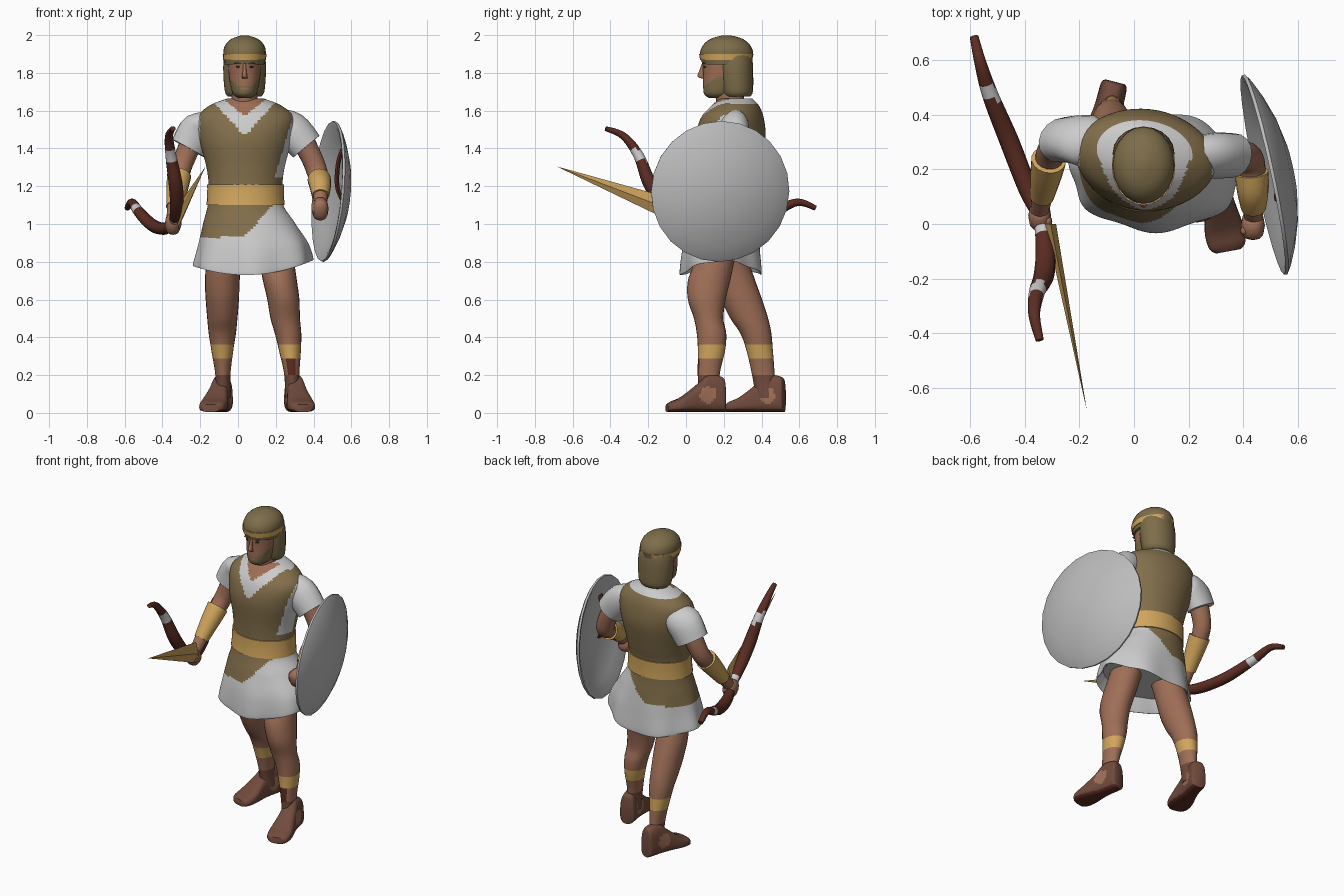
import bpy, bmesh, math
from mathutils import Vector, Matrix

COLORS = {
    "white_cloth": (0.60, 0.60, 0.60), "olive_cloth": (0.225, 0.158, 0.070),
    "gold": (0.64, 0.38, 0.11), "skin": (0.345, 0.158, 0.094),
    "shoe_leather": (0.165, 0.070, 0.046), "dark_wood": (0.105, 0.026, 0.016),
    "shield_grey": (0.50, 0.50, 0.50), "hair": (0.205, 0.153, 0.067),
    "dark_line": (0.06, 0.035, 0.025)}
NAMES = list(COLORS)
MATS = []
for n, c in COLORS.items():
    m = bpy.data.materials.new(n)
    m.diffuse_color = (*c, 1)
    MATS.append(m)


def finish(name, bm, rule, angle=50):
    """Turn a bmesh into an object, colouring by a name or by rule(centre, normal)."""
    bmesh.ops.recalc_face_normals(bm, faces=bm.faces[:])
    bm.normal_update()
    me = bpy.data.meshes.new(name)
    for m in MATS:
        me.materials.append(m)
    for f in bm.faces:
        col = rule if isinstance(rule, str) else rule(f.calc_center_median(), f.normal)
        f.material_index = NAMES.index(col)
    bm.to_mesh(me)
    bm.free()
    me.shade_smooth()
    me.set_sharp_from_angle(angle=math.radians(angle))
    ob = bpy.data.objects.new(name, me)
    bpy.context.collection.objects.link(ob)
    return ob


def spline(pts, sub):
    """Catmull-Rom through rows of numbers."""
    out = []
    for i in range(len(pts) - 1):
        p0, p1, p2 = pts[max(i - 1, 0)], pts[i], pts[i + 1]
        p3 = pts[min(i + 2, len(pts) - 1)]
        for k in range(sub):
            t = k / sub
            out.append([0.5 * (2 * b + (c - a) * t + (2 * a - 5 * b + 4 * c - d) * t * t
                               + (3 * b - a - 3 * c + d) * t ** 3)
                        for a, b, c, d in zip(p0, p1, p2, p3)])
    return out + [list(pts[-1])]


def tube(name, pts, rule, segs=16, sub=4, mode="flat", power=1.0, warp=None, angle=50):
    """Loft ellipses (x, y, z, rx, ry): level rings, upright rings or along the path."""
    rows = spline(pts, sub)
    bm = bmesh.new()
    rings = []
    for i, r in enumerate(rows):
        c = Vector(r[:3])
        side, up = Vector((1, 0, 0)), Vector((0, 1, 0))
        if mode != "flat":
            t = Vector(rows[min(i + 1, len(rows) - 1)][:3]) - Vector(rows[max(i - 1, 0)][:3])
            if mode == "upright":
                t.z = 0
            t.normalize()
            ref = Vector((0, 0, 1)) if mode == "upright" else Vector((0.9, 0.3, 0.1))
            side = t.cross(ref).normalized()
            up = side.cross(t)
        ring = []
        for k in range(segs):
            a = 2 * math.pi * k / segs
            u, v = (math.copysign(abs(w) ** power, w) for w in (math.cos(a), math.sin(a)))
            p = c + side * (u * max(r[3], 0.001)) + up * (v * max(r[4], 0.001))
            ring.append(bm.verts.new(warp(p, a) if warp else p))
        rings.append(ring)
    for a, b in zip(rings, rings[1:]):
        for k in range(segs):
            j = (k + 1) % segs
            bm.faces.new((a[k], a[j], b[j], b[k]))
    bm.faces.new(rings[0])
    bm.faces.new(rings[-1])
    return finish(name, bm, rule, angle)


def ball(name, loc, size, rule, rot=(0, 0, 0)):
    bm = bmesh.new()
    bmesh.ops.create_uvsphere(bm, u_segments=12, v_segments=8, radius=1)
    for v in bm.verts:
        v.co = Vector([math.copysign(abs(q) ** 0.8, q) * s for q, s in zip(v.co, size)])
    ob = finish(name, bm, rule)
    ob.location, ob.rotation_euler = loc, rot
    return ob


# Tunic: body and flared skirt, painted with collar, side and skirt patches
def tunic_warp(p, a):
    w = max(0.0, (1.0 - p.z) / 0.24)
    p = p.copy()
    p.x += 0.012 * w * math.sin(7 * a) * math.cos(a)
    p.y += 0.008 * w * math.sin(7 * a) * math.sin(a)
    p.z += w * (0.055 * ((p.x - 0.04) / 0.3) ** 2 - 0.03)
    th = -0.13 * min(1, max(0, (p.z - 1.2) / 0.3))
    o = Vector((0.04, 0.23, 0))
    return o + Matrix.Rotation(th, 3, 'Z') @ (p - o)


def tunic_rule(c, n):
    d = abs(c.x - 0.035)
    front = c.y < 0.23
    if c.z < 1.15:
        return "olive_cloth" if c.z > 0.93 + 1.1 * max(0, c.x - 0.03) else "white_cloth"
    if front and c.z > 1.57 + 0.8 * d:
        return "skin"
    if (front and c.z > 1.465 + 1.1 * d) or (not front and c.z > 1.635):
        return "white_cloth"
    if c.x < -0.2 or (front and c.x > 0.285 - 0.3 * max(0, 1.55 - c.z) and c.z > 1.25) or c.x > 0.3:
        return "white_cloth"
    return "olive_cloth"


tube("tunic", [
    (.08, .19, .84, .27, .18), (.08, .19, .76, .312, .215), (.08, .19, .88, .29, .205),
    (.06, .20, 1.0, .245, .18), (.04, .21, 1.1, .20, .16), (.04, .215, 1.2, .195, .155),
    (.04, .225, 1.3, .207, .167), (.04, .235, 1.45, .245, .185), (.04, .245, 1.56, .255, .165),
    (.035, .26, 1.625, .195, .125), (.035, .265, 1.665, .095, .085)],
    tunic_rule, segs=96, sub=10, warp=tunic_warp)
tube("belt", [(.04, .21, 1.1, .207, .167), (.04, .213, 1.155, .203, .163), (.04, .215, 1.21, .203, .163)],
     "gold", segs=32, sub=2)

# Sleeves, arms, bracers and fists: right (-x) then left (+x)
ARMS = {
    "right": dict(sleeve=[(-.12, .29, 1.535, .06, .08), (-.20, .31, 1.50, .08, .108),
                          (-.262, .308, 1.40, .08, .102)],
                  arm=[(-.24, .30, 1.45, .06, .06), (-.285, .285, 1.34, .056, .056), (-.308, .25, 1.265, .052, .052),
                       (-.33, .14, 1.14, .042, .042), (-.345, .05, 1.03, .034, .034)],
                  cuff=[(-.312, .235, 1.255, .064, .064), (-.322, .18, 1.19, .058, .058), (-.337, .10, 1.09, .044, .044)],
                  hand=((-.345, .03, 1.0), (.042, .05, .056), (0.5, 0, 0))),
    "left": dict(sleeve=[(.19, .24, 1.535, .06, .08), (.28, .25, 1.50, .08, .10),
                         (.362, .25, 1.41, .08, .092)],
                 arm=[(.34, .25, 1.45, .06, .06), (.395, .25, 1.34, .056, .056), (.425, .225, 1.255, .054, .054),
                      (.435, .11, 1.20, .044, .044), (.437, .03, 1.11, .035, .035)],
                 cuff=[(.43, .19, 1.235, .062, .062), (.435, .12, 1.205, .058, .058), (.437, .06, 1.15, .046, .046)],
                 hand=((.435, -.005, 1.08), (.044, .05, .06), (0.4, 0, 0)))}
for s, d in ARMS.items():
    tube(s + "_sleeve", d["sleeve"], "white_cloth", mode="path")
    tube(s + "_arm", d["arm"], "skin", mode="path")
    tube(s + "_bracer", d["cuff"], "gold", mode="path")
    loc, size, rot = d["hand"]
    ball(s + "_fist", loc, size, "skin", rot)
    ball(s + "_thumb", (loc[0] + 0.03 * (1 if s == "right" else -1), loc[1] - 0.02, loc[2] + 0.01),
         (.016, .018, .036), "skin")


# Legs with gold bands and dark laces
def leg_rule(c, n):
    if 0.285 < c.z < 0.36:
        return "gold"
    if 0.2 < c.z <= 0.285 and n.y < -0.85 and c.x > 0:
        return "dark_wood"
    return "skin" if c.z > 0.2 else "shoe_leather"


LEGS = {
    "left": [(.18, .18, .95, .09, .10), (.205, .15, .80, .092, .105), (.222, .122, .70, .09, .112),
             (.24, .11, .60, .085, .10), (.25, .12, .50, .078, .078), (.265, .135, .42, .07, .078),
             (.275, .135, .33, .058, .072), (.285, .12, .20, .04, .058), (.29, .125, .08, .042, .055)],
    "right": [(-.04, .21, .95, .09, .10), (-.073, .235, .80, .092, .10), (-.083, .262, .70, .092, .105),
              (-.083, .295, .60, .088, .108), (-.083, .335, .50, .08, .10), (-.083, .37, .42, .072, .082),
              (-.083, .39, .33, .058, .07), (-.08, .41, .20, .04, .06), (-.078, .425, .08, .042, .055)]}
for s, pts in LEGS.items():
    tube(s + "_leg", pts, leg_rule, sub=6, segs=24)

# Shoes: lofted from heel to toe, flat sole and pale ankle patch
SHOE = [(0, .036, .15), (.05, .05, .185), (.3, .054, .195), (.48, .06, .145),
        (.75, .072, .08), (.93, .066, .055), (1, .045, .04)]
for s, heel, toe in (("left", Vector((.288, .205, 0)), Vector((.345, -.10, 0))),
                     ("right", Vector((-.07, .52, 0)), Vector((-.145, .215, 0)))):
    rows = []
    for t, w, h in SHOE:
        p = heel.lerp(toe, t)
        rows.append((p.x, p.y, h / 2 + 0.005, w, h / 2))

    def shoe_rule(c, n, yc=heel.y - 0.09):
        if c.z < 0.02:
            return "dark_wood"
        if abs(n.x) > 0.4 and ((c.y - yc) / .042) ** 2 + ((c.z - .095) / .045) ** 2 < 1:
            return "skin"
        return "shoe_leather"

    def narrow(p, a, heel=heel, toe=toe):
        f = min(1, max(0, (heel.y - p.y) / (heel.y - toe.y)))
        cx = heel.x + (toe.x - heel.x) * f
        return Vector((cx + (p.x - cx) * (1.02 - 1.2 * max(0, p.z - 0.03)), p.y, p.z))
    tube(s + "_shoe", rows, shoe_rule, segs=44, sub=7, mode="upright", power=0.65, warp=narrow)

# Head: neck, bearded face, nose, eyes, hair and headband
X = 0.035
tube("neck", [(X, .25, 1.56, .08, .08), (X, .235, 1.64, .07, .075), (X, .225, 1.74, .068, .075)], "skin")


def face_rule(c, n):
    d = abs(c.x - X)
    if d < 0.022 and 1.712 < c.z < 1.722:
        return "skin"
    return "hair" if c.z < 1.735 + 1.2 * max(0, d - 0.045) else "skin"


tube("face", [(X, .165, 1.668, .035, .045), (X, .175, 1.69, .062, .08), (X, .185, 1.74, .076, .094),
              (X, .195, 1.80, .084, .104), (X, .205, 1.86, .088, .118), (X, .205, 1.92, .085, .11)],
     face_rule, segs=40, sub=6)
tube("nose", [(X, .095, 1.77, .014, .012), (X, .078, 1.782, .014, .018), (X, .084, 1.815, .009, .013),
              (X, .094, 1.85, .008, .01)], "skin", segs=10)
for sx in (-1, 1):
    ball("eye", (X + sx * .034, .1, 1.832), (.013, .008, .005), "dark_line")
    ball("brow", (X + sx * .036, .096, 1.85), (.02, .009, .004), "hair")
tube("hair_back", [(X, .27, 1.675, .088, .07), (X, .268, 1.70, .104, .086), (X, .262, 1.78, .112, .094),
                   (X, .255, 1.86, .112, .098), (X, .25, 1.92, .10, .09)], "hair", segs=20)
tube("hair_cap", [(X, .215, 1.845, .106, .128), (X, .215, 1.90, .113, .141), (X, .215, 1.945, .104, .126),
                  (X, .215, 1.98, .07, .085), (X, .215, 1.999, .015, .02)], "hair", segs=20)
tube("headband", [(X, .213, 1.868, .113, .138), (X, .213, 1.9, .116, .144)],
     lambda c, n: "gold" if abs(n.y) < 0.97 or c.y < .2 else "hair", segs=24, sub=2)


# Bow: bent stave with pale bindings
def bow_rule(c, n):
    pale = abs(c.y - .48) < .026 or (1.335 < c.z < 1.395) or abs(c.y + .01) < .018
    return "white_cloth" if pale else "dark_wood"


tube("bow", [(-.585, .685, 1.085, .014, .016), (-.562, .59, 1.115, .02, .022), (-.525, .47, 1.065, .027, .03),
             (-.455, .30, .995, .032, .036), (-.39, .13, .975, .032, .034), (-.345, .02, 1.005, .026, .026),
             (-.325, -.10, 1.09, .034, .036), (-.33, -.19, 1.21, .036, .038), (-.355, -.25, 1.36, .028, .03),
             (-.365, -.33, 1.465, .02, .022), (-.345, -.425, 1.505, .013, .015)],
     bow_rule, segs=12, sub=6, mode="path")

# Blade: slim pointed wedge held in the right hand
bm = bmesh.new()
tip = bm.verts.new((-.172, -.685, 1.305))
base = [bm.verts.new(p) for p in ((-.325, .0, 1.045), (-.305, .0, 1.115), (-.285, .0, 1.045), (-.32, .0, .975))]
for k in range(4):
    bm.faces.new((base[k], base[(k + 1) % 4], tip))
bm.faces.new(base)
finish("blade", bm, "gold", 20)

# Shield: shallow hollow dome facing left, with a grip strap inside
profile = [(.0, .096), (.10, .091), (.20, .071), (.29, .040), (.355, .010), (.374, -.003), (.372, -.015),
           (.352, -.012), (.28, .02), (.18, .052), (.0, .076)]
shield = tube("shield", [(0, 0, h, r, r) for r, h in profile], "shield_grey", segs=24, sub=1, angle=35)
normal = Vector((.978, .208, -.08)).normalized()
shield.matrix_world = Matrix.Translation((.486, .182, 1.172)) @ normal.to_track_quat('Z', 'Y').to_matrix().to_4x4()
tube("shield_strap", [(.555, .10, 1.40, .012, .02), (.53, .10, 1.32, .012, .02), (.525, .10, 1.20, .012, .02),
                      (.555, .10, 1.12, .012, .02)], "dark_wood", segs=8)
